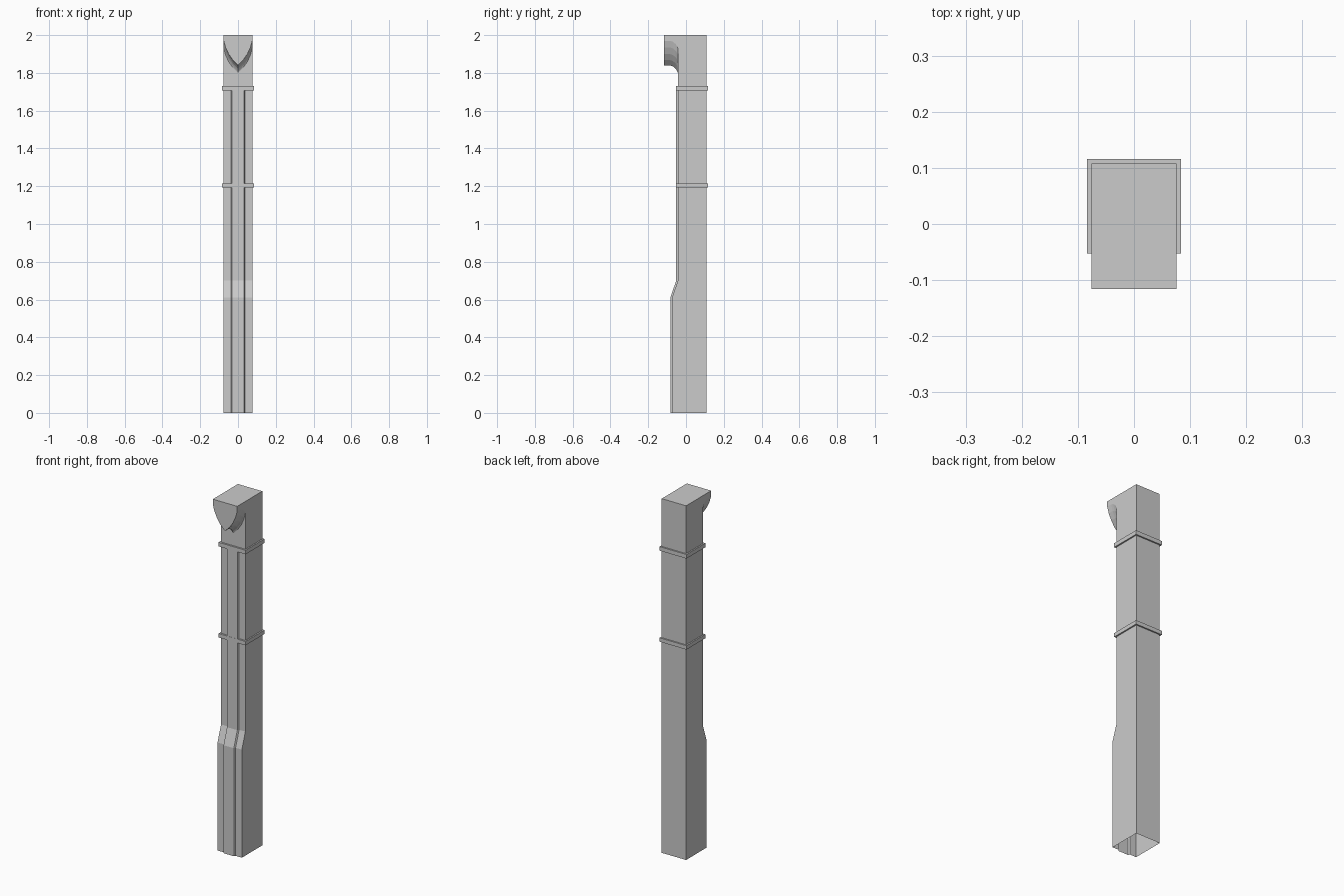
import bpy, bmesh

cube = bpy.data.objects.get("Cube")
if cube:
    bpy.data.objects.remove(cube, do_unlink=True)

stone = bpy.data.materials.new("grey_stone")
stone.use_nodes = True
colour = (0.6, 0.6, 0.6, 1)
stone.diffuse_color = colour
stone.node_tree.nodes["Principled BSDF"].inputs["Base Color"].default_value = colour

HALF, BACK, WALL, FRONT = 0.076, 0.108, -0.043, -0.116


def loft(name, rings, cap_first=False, cap_last=False):
    """Skin a list of closed loops that all have the same point count."""
    bm = bmesh.new()
    loops = [[bm.verts.new(p) for p in ring] for ring in rings]
    n = len(rings[0])
    for a, b in zip(loops, loops[1:]):
        for i in range(n):
            j = (i + 1) % n
            bm.faces.new((a[i], a[j], b[j], b[i]))
    if cap_first:
        bm.faces.new(loops[0][::-1])
    if cap_last:
        bm.faces.new(loops[-1])
    mesh = bpy.data.meshes.new(name)
    bm.to_mesh(mesh)
    bm.free()
    mesh.materials.append(stone)
    obj = bpy.data.objects.new(name, mesh)
    bpy.context.collection.objects.link(obj)
    return obj


def shaft_ring(z, front, rib):
    """Shaft section with a raised central rib on the front."""
    right = [(HALF, front), (HALF, BACK)]
    left = [(-x, y) for x, y in reversed(right)]
    ribs = [(-0.037, front), (-0.032, front - rib), (0.032, front - rib), (0.037, front)]
    return [(x, y, z) for x, y in ribs + right + left]


# Shaft: thicker foot, sloped shoulder, ribbed upper part, plain top, open base
RIB = 0.009
loft("shaft", [
    shaft_ring(0, -0.074, RIB),
    shaft_ring(0.61, -0.074, RIB),
    shaft_ring(0.7, WALL, RIB),
    shaft_ring(1.715, WALL, RIB),
    shaft_ring(1.715, WALL, 0),
    shaft_ring(2, WALL, 0),
], cap_last=True)


# Bands wrapped around the shaft
def rectangle(x, y0, y1, z):
    return [(-x, y0, z), (x, y0, z), (x, y1, z), (-x, y1, z)]


for name, z0, z1 in (("lower_band", 1.193, 1.215), ("upper_band", 1.707, 1.73)):
    inner = (HALF, WALL, BACK)
    outer = (0.084, -0.053, 0.116)
    loft(name, [rectangle(*inner, z0), rectangle(*outer, z0),
                rectangle(*outer, z1), rectangle(*inner, z1)])

# Bracket head: pointed shield outline whose underside flares down to the shaft
CURVE = [(HALF, 1.97), (0.066, 1.935), (0.05, 1.9), (0.028, 1.868)]


def shield(y, drop):
    right = [(HALF, 2)] + [(x, z - drop) for x, z in CURVE]
    left = [(-x, z) for x, z in right]
    outline = left + [(0, 1.84 - drop)] + right[::-1]
    return [(x, y, z) for x, z in outline]


loft("bracket_head", [
    shield(FRONT, 0),
    shield(-0.086, 0),
    shield(-0.07, 0.005),
    shield(-0.055, 0.017),
    shield(-0.047, 0.03),
    shield(WALL, 0.04),
], cap_first=True)

# Point all faces outward
for name in ("shaft", "lower_band", "upper_band", "bracket_head"):
    mesh = bpy.data.objects[name].data
    bm = bmesh.new()
    bm.from_mesh(mesh)
    bmesh.ops.recalc_face_normals(bm, faces=bm.faces)
    bm.to_mesh(mesh)
    bm.free()
